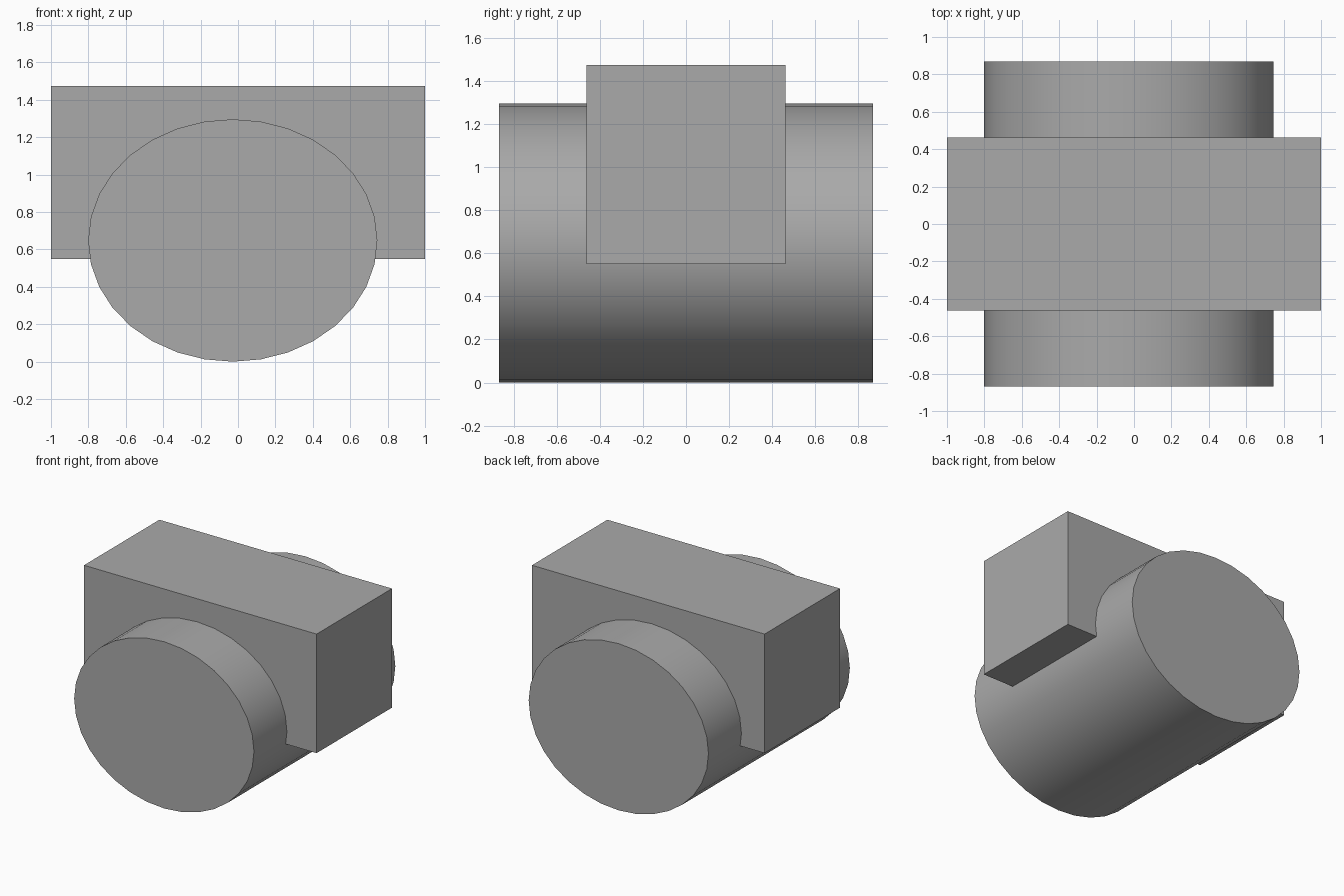
import bpy
import math

default = bpy.data.objects.get("Cube")
if default:
    bpy.data.objects.remove(default, do_unlink=True)

# Single plain grey
grey = bpy.data.materials.new("plain grey")
grey.use_nodes = True
color = (0.4, 0.4, 0.4, 1)
grey.diffuse_color = color
grey.node_tree.nodes["Principled BSDF"].inputs["Base Color"].default_value = color


def finish(name, scale):
    obj = bpy.context.object
    obj.name = name
    obj.scale = scale
    bpy.ops.object.transform_apply(location=False, rotation=True, scale=True)
    obj.data.materials.append(grey)
    return obj


# Rectangular cross block
bpy.ops.mesh.primitive_cube_add(size=1, location=(0, 0, 1.0125))
finish("cross_block", (2, 0.926, 0.925))

# Oval barrel running front to back
bpy.ops.mesh.primitive_cylinder_add(vertices=32, radius=1, depth=1,
                                    location=(-0.028, 0, 0.648),
                                    rotation=(math.pi / 2, 0, 0))
finish("oval_barrel", (0.773, 0.648, 1.736))
bpy.ops.object.shade_smooth_by_angle(angle=math.radians(30))
